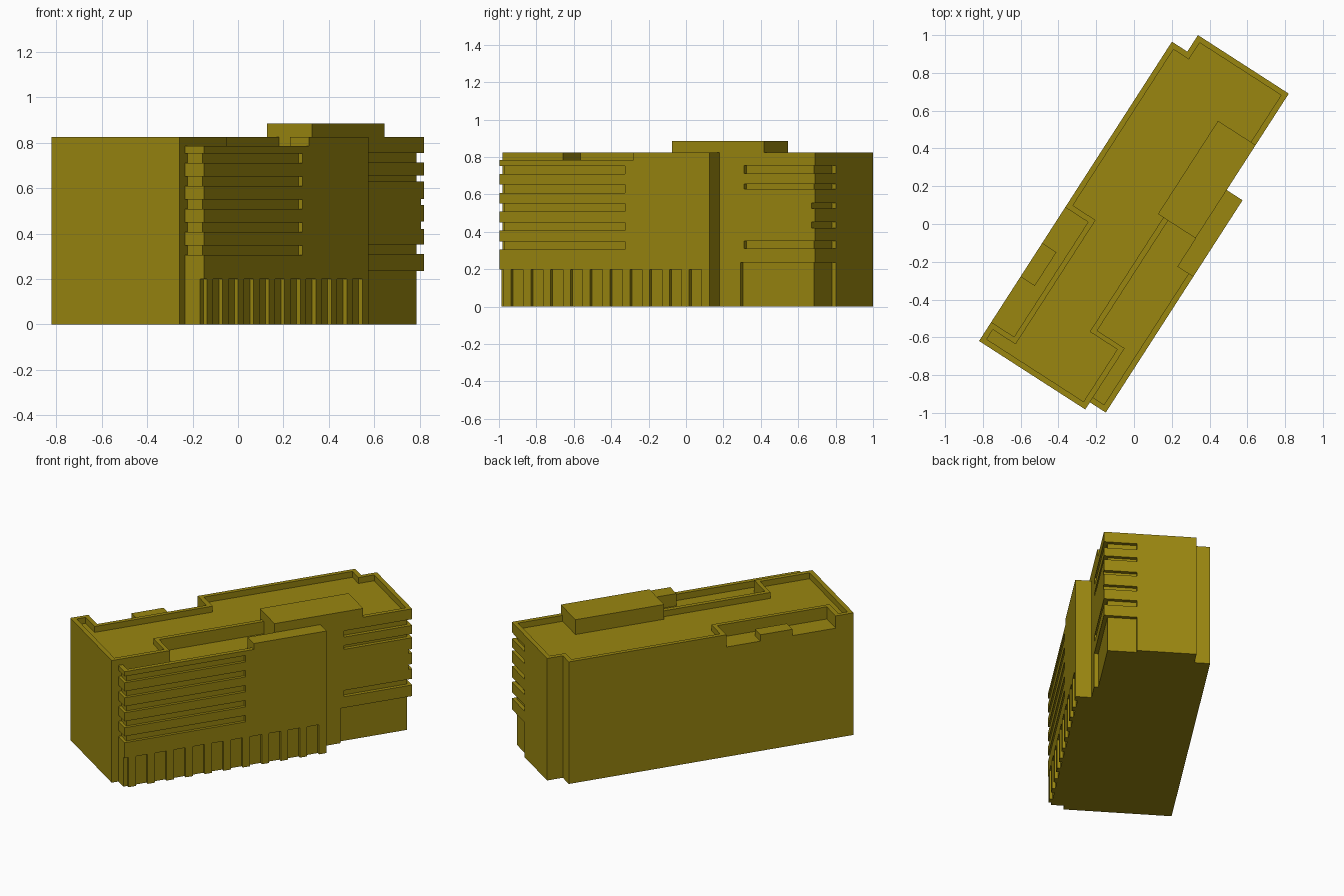
import bpy, bmesh, math
from mathutils import Matrix

if "Cube" in bpy.data.objects:
    bpy.data.objects.remove(bpy.data.objects["Cube"])

TURN = Matrix.Rotation(math.radians(57.2), 4, "Z")
TOP, FLOOR, TERRACE = 0.825, 0.785, 0.742

olive = bpy.data.materials.new("olive")
olive.use_nodes = True
olive.diffuse_color = (0.32, 0.24, 0.005, 1)
olive.node_tree.nodes["Principled BSDF"].inputs["Base Color"].default_value = olive.diffuse_color


def prism(name, outline, z0, z1):
    """Extrude a plan outline; u runs along the building, v towards its long right side."""
    bm = bmesh.new()
    base = bm.faces.new([bm.verts.new((u, -v, z0)) for u, v in outline])
    up = bmesh.ops.extrude_face_region(bm, geom=[base])["geom"]
    bmesh.ops.translate(bm, vec=(0, 0, z1 - z0),
                        verts=[g for g in up if isinstance(g, bmesh.types.BMVert)])
    bmesh.ops.recalc_face_normals(bm, faces=bm.faces)
    mesh = bpy.data.meshes.new(name)
    bm.to_mesh(mesh)
    bm.free()
    mesh.materials.append(olive)
    obj = bpy.data.objects.new(name, mesh)
    bpy.context.scene.collection.objects.link(obj)
    return obj


def box(name, u0, u1, v0, v1, z0, z1):
    return prism(name, [(u0, v0), (u1, v0), (u1, v1), (u0, v1)], z0, z1)


def carve(obj, cutters):
    """Subtract the cutters, bake the result and drop the cutters."""
    for c in cutters:
        c.hide_render = True
        mod = obj.modifiers.new("cut", "BOOLEAN")
        mod.operation, mod.solver, mod.object = "DIFFERENCE", "EXACT", c
    bpy.context.view_layer.update()
    graph = bpy.context.evaluated_depsgraph_get()
    mesh = bpy.data.meshes.new_from_object(obj.evaluated_get(graph))
    obj.modifiers.clear()
    obj.data = mesh
    for c in cutters:
        bpy.data.objects.remove(c)


# Main body with the projecting side wing
body = prism("building_body", [
    (-0.965, -0.354), (-0.965, 0.315), (-0.92, 0.315), (-0.92, 0.415), (0.417, 0.415),
    (0.417, 0.315), (1.024, 0.315), (1.024, -0.257), (0.92, -0.257), (0.92, -0.354)], 0, TOP)

cuts = []


def cut(*extent):
    cuts.append(box("cutter", *extent))


# Main roof sunk behind its parapet
cuts.append(prism("cutter", [
    (-0.935, -0.325), (-0.875, -0.325), (-0.875, -0.182), (-0.093, -0.182), (-0.093, -0.325),
    (0.89, -0.325), (0.89, -0.228), (0.995, -0.228), (0.995, 0.285), (0.7, 0.285),
    (0.7, 0.078), (0.113, 0.078), (0.113, 0.112), (-0.606, 0.112), (-0.606, 0.285),
    (-0.935, 0.285)], FLOOR, 1))

# Left terrace, and right terrace running out over the wing
cut(-0.846, -0.123, -0.4, -0.21, TERRACE, 1)
cuts.append(prism("cutter", [
    (-0.89, 0.315), (-0.58, 0.315), (-0.58, 0.142), (0.113, 0.142), (0.113, 0.315),
    (-0.065, 0.315), (-0.065, 0.385), (-0.89, 0.385)], TERRACE, 1))
cuts.append(prism("cutter", [
    (-1, 0.315), (-0.065, 0.315), (-0.065, 0.5), (-1, 0.5)], FLOOR, 1))

# Wing grooves wrapping round the front end
for i in range(5):
    z = 0.305 + i * 0.1013
    cuts.append(prism("cutter", [
        (-0.96, 0.315), (-0.9, 0.315), (-0.9, 0.395), (-0.12, 0.395), (-0.12, 0.5),
        (-0.96, 0.5)], z, z + 0.043))

# Recessed bays between the ground floor piers
for i in range(-1, 10):
    u = -0.846 + i * 0.126
    cut(u, u + 0.078, 0.395, 0.5, -0.1, 0.2)


def corner_cut(u_start, z0, z1):
    """Recess wrapping round the rear right corner."""
    cuts.append(prism("cutter", [
        (u_start, 0.29), (1, 0.29), (1, 0.11), (1.1, 0.11), (1.1, 0.4), (u_start, 0.4)], z0, z1))


# Set back base and grooves at the rear corner
corner_cut(0.549, -0.1, 0.235)
for z0, z1 in ((0.31, 0.352), (0.63, 0.656), (0.713, 0.755)):
    corner_cut(0.573, z0, z1)
for z0, z1 in ((0.42, 0.452), (0.526, 0.553)):
    cut(1, 1.1, 0.11, 0.4, z0, z1)

carve(body, cuts)

# Rooftop volumes
penthouse = box("penthouse", 0.113, 0.7, 0.078, 0.315, TOP, 0.885)
terrace_box = box("terrace_box", -0.56, -0.348, -0.354, -0.264, TERRACE, FLOOR)

# Turn the whole building on its plot
for part in (body, penthouse, terrace_box):
    part.data.transform(TURN)
